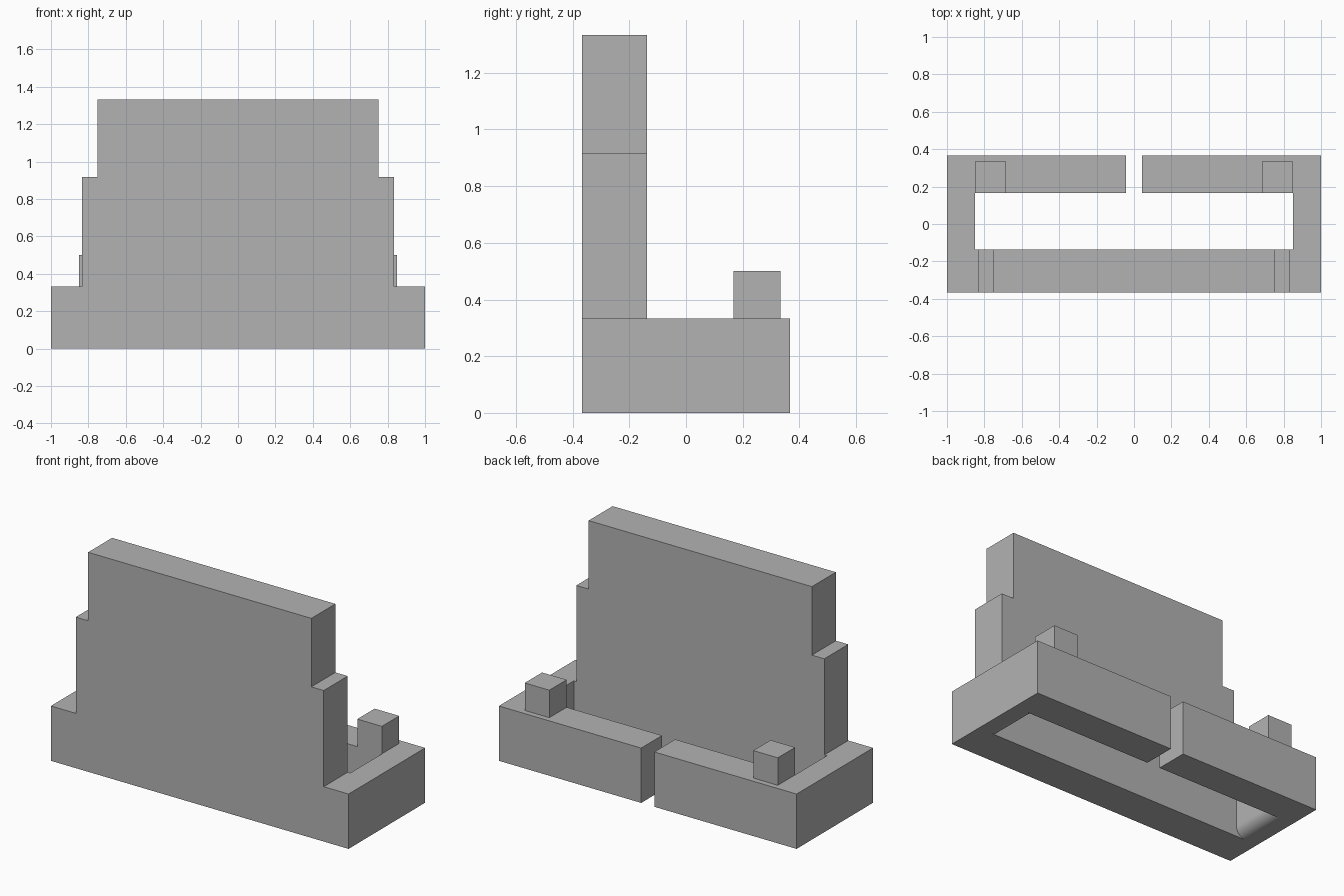
import bpy, bmesh, math
from mathutils import Vector

if "Cube" in bpy.data.objects:
    bpy.data.objects.remove(bpy.data.objects["Cube"], do_unlink=True)

GREY = (0.45, 0.45, 0.45, 1)
grey = bpy.data.materials.new("plain grey")
grey.use_nodes = True
grey.diffuse_color = GREY
grey.node_tree.nodes["Principled BSDF"].inputs["Base Color"].default_value = GREY

HALF_DEPTH = 0.367
WALL_BACK = -0.137
BAR_FRONT = 0.167
BASE_TOP = 0.333


def extrude_profile(name, profile, y0, y1):
    """Extrude an (x, z) outline along y from y0 to y1."""
    bm = bmesh.new()
    face = bm.faces.new([bm.verts.new((x, y0, z)) for x, z in profile])
    new = bmesh.ops.extrude_face_region(bm, geom=[face])["geom"]
    bmesh.ops.translate(bm, vec=Vector((0, y1 - y0, 0)),
                        verts=[v for v in new if isinstance(v, bmesh.types.BMVert)])
    bmesh.ops.recalc_face_normals(bm, faces=bm.faces)
    mesh = bpy.data.meshes.new(name)
    bm.to_mesh(mesh)
    bm.free()
    mesh.materials.append(grey)
    obj = bpy.data.objects.new(name, mesh)
    bpy.context.collection.objects.link(obj)
    return obj


def rect(x0, x1, z0, z1):
    return [(x0, z0), (x1, z0), (x1, z1), (x0, z1)]


# Stepped front wall, one outline mirrored about the centre
half = [(1, 0), (1, BASE_TOP), (0.833, BASE_TOP), (0.833, 0.917), (0.75, 0.917), (0.75, 1.333)]
outline = half + [(-x, z) for x, z in reversed(half)]
extrude_profile("front_wall", outline, -HALF_DEPTH, WALL_BACK)

# End block outline with a rounded inner lower edge
R, INNER, STEPS = 0.065, 0.85, 12
end_outline = [(1, 0), (1, BASE_TOP), (INNER, BASE_TOP)]
for i in range(STEPS + 1):
    a = math.pi / 2 * i / STEPS
    end_outline.append((INNER + R * (1 - math.cos(a)), R * (1 - math.sin(a))))

for side, s in (("left", 1), ("right", -1)):
    def mirrored(points):
        return [(s * x, z) for x, z in points]

    end = extrude_profile(side + "_end_block", mirrored(end_outline), WALL_BACK, BAR_FRONT)
    bpy.ops.object.select_all(action="DESELECT")
    end.select_set(True)
    bpy.context.view_layer.objects.active = end
    bpy.ops.object.shade_smooth_by_angle(angle=math.radians(30))

    # Rear bar with the peg standing on it
    extrude_profile(side + "_rear_bar", mirrored(rect(0.044, 1, 0, BASE_TOP)),
                    BAR_FRONT, HALF_DEPTH)
    extrude_profile(side + "_peg", mirrored(rect(0.685, 0.85, BASE_TOP, 0.5)),
                    BAR_FRONT, 0.333)
